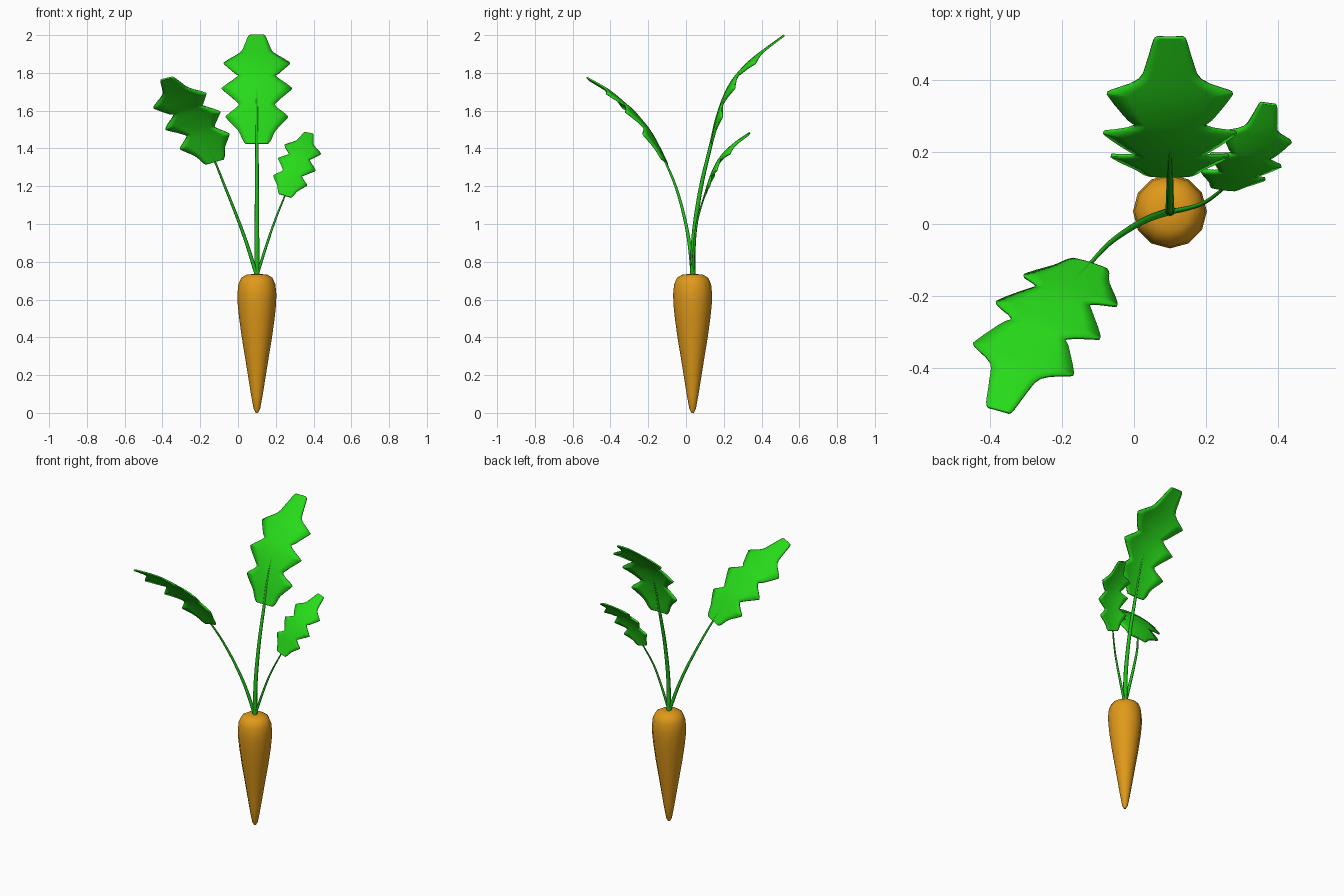
import bpy, bmesh, math
from mathutils import Vector

if "Cube" in bpy.data.objects:
    bpy.data.objects.remove(bpy.data.objects["Cube"])


def material(name, rgb):
    m = bpy.data.materials.new(name)
    m.diffuse_color = (*rgb, 1)
    m.use_nodes = True
    m.node_tree.nodes["Principled BSDF"].inputs["Base Color"].default_value = m.diffuse_color
    return m


ORANGE = material("carrot_orange", (0.75, 0.32, 0.01))
GREEN = material("leaf_green", (0.02, 0.70, 0.01))
STEM = material("stem_green", (0.015, 0.50, 0.01))


def make_object(name, verts, faces, mat, angle=60):
    me = bpy.data.meshes.new(name)
    me.from_pydata([tuple(v) for v in verts], [], faces)
    bm = bmesh.new()
    bm.from_mesh(me)
    bmesh.ops.recalc_face_normals(bm, faces=bm.faces)
    bm.to_mesh(me)
    bm.free()
    ob = bpy.data.objects.new(name, me)
    bpy.context.collection.objects.link(ob)
    me.materials.append(mat)
    bpy.ops.object.select_all(action='DESELECT')
    ob.select_set(True)
    bpy.context.view_layer.objects.active = ob
    bpy.ops.object.shade_smooth_by_angle(angle=math.radians(angle))
    return ob


def spline(pts, steps):
    """Catmull-Rom curve through the points."""
    p = [Vector(q) for q in pts]
    p = [2 * p[0] - p[1]] + p + [2 * p[-1] - p[-2]]
    out = []
    for i in range(1, len(p) - 2):
        a, b, c, d = p[i - 1:i + 3]
        for k in range(steps):
            t = k / steps
            out.append(0.5 * (2 * b + (c - a) * t + (2 * a - 5 * b + 4 * c - d) * t * t
                              + (3 * b - a - 3 * c + d) * t ** 3))
    return out + [p[-2]]


def at_length(curve, t):
    """Point and direction at a fraction of the curve's length."""
    lens = [(b - a).length for a, b in zip(curve, curve[1:])]
    goal = max(0, min(1, t)) * sum(lens)
    for i, l in enumerate(lens):
        if goal <= l or i == len(lens) - 1:
            return curve[i].lerp(curve[i + 1], goal / l), (curve[i + 1] - curve[i]).normalized()
        goal -= l


def rings(name, sections, sides, mat):
    """Skin circular sections given as (centre, axis u, axis v, radius)."""
    verts, faces = [], []
    for c, u, v, r in sections:
        for k in range(sides):
            a = 2 * math.pi * k / sides
            verts.append(c + (u * math.cos(a) + v * math.sin(a)) * r)
    for i in range(len(sections) - 1):
        for k in range(sides):
            n = (k + 1) % sides
            faces.append((i * sides + k, i * sides + n, (i + 1) * sides + n, (i + 1) * sides + k))
    faces.append(tuple(range(sides)))
    faces.append(tuple(range(len(verts) - sides, len(verts))))
    return make_object(name, verts, faces, mat)


# Carrot root: lathed profile (radius, height)
profile = [(0.006, 0.0), (0.017, 0.02), (0.030, 0.09), (0.046, 0.19), (0.062, 0.29), (0.080, 0.40),
           (0.095, 0.51), (0.102, 0.58), (0.103, 0.63), (0.098, 0.68), (0.083, 0.715),
           (0.055, 0.732), (0.02, 0.735)]
rings("carrot_root", [(Vector((0.10, 0.035, z)), Vector((1, 0, 0)), Vector((0, 1, 0)), r)
                      for r, z in profile], 12, ORANGE)

# Lobed leaf outline: (fraction of length, relative half width)
OUTLINE = spline([(t, w, 0) for t, w in [
    (0, .33), (.03, .42), (.1, .55), (.195, .88), (.225, .87), (.29, .54), (.33, .62), (.43, .99),
    (.46, .98), (.54, .55), (.575, .65), (.685, .94), (.715, .92), (.79, .49), (.88, .36),
    (.98, .26), (1, .2)]], 3)


def leaf(name, path, start, side, width, radius):
    """Tapered stem along the path and a drooping lobed blade on its upper part."""
    curve = spline(path, 6)
    blade = curve[start * 6:]
    side = Vector(side).normalized()

    # Blade
    cols = [-1, -0.66, -0.33, 0, 0.33, 0.66, 1]
    verts, faces, n = [], [], len(cols)
    for o in OUTLINE:
        p, d = at_length(blade, o.x)
        s = (side - d * side.dot(d)).normalized()
        down = d.cross(s)
        for u in cols:
            w = o.y * u
            verts.append(p + s * w * width + down * (0.17 * width * w * w))
    for i in range(len(OUTLINE) - 1):
        for k in range(n - 1):
            a = i * n + k
            faces.append((a, a + 1, a + n + 1, a + n))
    ob = make_object(name + "_blade", verts, faces, GREEN)
    m = ob.modifiers.new("thickness", 'SOLIDIFY')
    m.thickness = 0.009
    m.offset = 0

    # Stem, running on as the midrib to half way up the blade
    mid = at_length(blade, 0.5)[0]
    stop = start * 6 + min(range(len(blade)), key=lambda i: (blade[i] - mid).length)
    sections = []
    for i in range(stop + 1):
        d = (curve[i + 1] - curve[max(i - 1, 0)]).normalized()
        s = (side - d * side.dot(d)).normalized()
        sections.append((curve[i], s, d.cross(s), radius * (1 - 0.75 * i / stop)))
    rings(name + "_stem", sections, 8, STEM)


leaf("tall_leaf", [(.10, .035, .71), (.10, .043, .95), (.10, .08, 1.2), (.10, .133, 1.425),
                   (.10, .16, 1.55), (.10, .195, 1.66), (.10, .235, 1.745), (.10, .285, 1.81),
                   (.10, .345, 1.87), (.10, .43, 1.935), (.10, .52, 2.0)],
     3, (1, 0, 0), 0.18, 0.014)
leaf("front_leaf", [(.105, .037, .71), (.045, .017, .90), (-.01, -.012, 1.05), (-.07, -.055, 1.2),
                    (-.122, -.11, 1.33), (-.19, -.185, 1.48), (-.25, -.265, 1.585),
                    (-.285, -.32, 1.635), (-.33, -.405, 1.705), (-.378, -.518, 1.77)],
     4, (-.27, .08, -.07), 0.155, 0.011)
leaf("small_leaf", [(.095, .033, .71), (.155, .045, .9), (.20, .062, 1.03), (.248, .098, 1.15),
                    (.285, .133, 1.26), (.322, .18, 1.35), (.35, .25, 1.42), (.375, .335, 1.48)],
     3, (.19, -.02, -.04), 0.102, 0.008)
